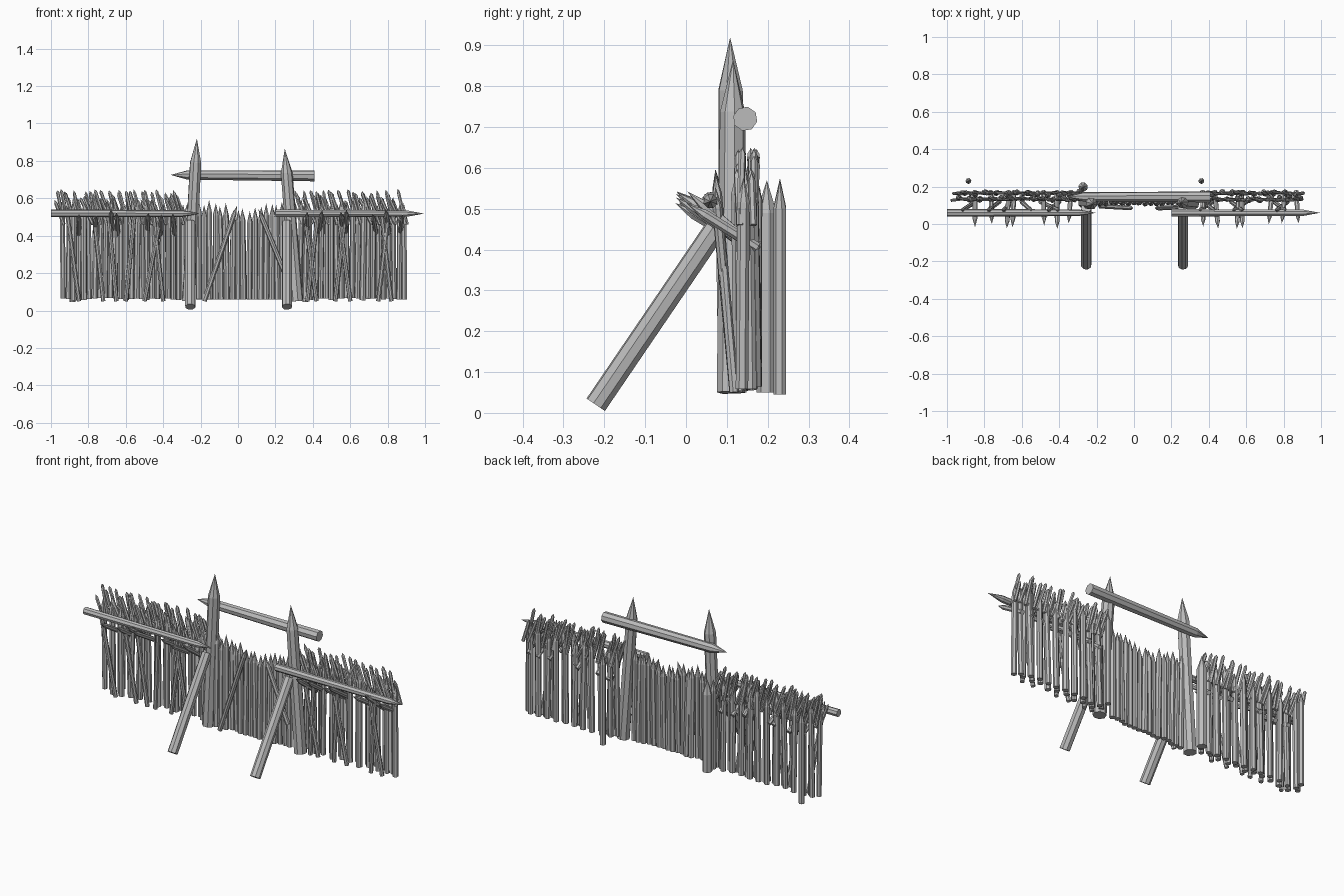
import bpy, bmesh, math, random
from mathutils import Vector

random.seed(7)
rnd = random.uniform

cube = bpy.data.objects.get("Cube")
if cube:
    bpy.data.objects.remove(cube, do_unlink=True)

wood = bpy.data.materials.new("weathered grey wood")
wood.use_nodes = True
GREY = (0.5, 0.5, 0.5, 1)
wood.diffuse_color = GREY
wood.node_tree.nodes["Principled BSDF"].inputs["Base Color"].default_value = GREY


def add_log(bm, start, end, radius, tip=0.0, sides=7, taper=1.0):
    """Faceted log from start to end, its last stretch sharpened to a point."""
    start, end = Vector(start), Vector(end)
    axis = (end - start).normalized()
    u = axis.orthogonal().normalized()
    v = axis.cross(u)
    turn = rnd(0, math.tau)

    def ring(centre, r):
        angles = [turn + math.tau * i / sides for i in range(sides)]
        return [bm.verts.new(centre + r * (math.cos(a) * u + math.sin(a) * v)) for a in angles]

    low = ring(start, radius)
    high = ring(end - axis * tip, radius * taper)
    point = bm.verts.new(end) if tip else None
    bm.faces.new(low[::-1])
    for i in range(sides):
        j = (i + 1) % sides
        bm.faces.new((low[i], low[j], high[j], high[i]))
        if tip:
            bm.faces.new((high[i], high[j], point))
    if not tip:
        bm.faces.new(high)


def build(name, logs):
    """One object from a list of add_log argument tuples."""
    bm = bmesh.new()
    for args in logs:
        add_log(bm, *args)
    mesh = bpy.data.meshes.new(name)
    bm.to_mesh(mesh)
    bm.free()
    mesh.materials.append(wood)
    bpy.context.scene.collection.objects.link(bpy.data.objects.new(name, mesh))


# Gate frame: leaning posts, raking braces and the crossbeam
build("right_gate_post", [((-0.265, 0.115, 0.05), (-0.22, 0.108, 0.92), 0.035, 0.13, 8, 0.9)])
build("left_gate_post", [((0.315, 0.11, 0.05), (0.25, 0.115, 0.865), 0.035, 0.13, 8, 0.9)])
for side, x in (("right", -0.255), ("left", 0.262)):
    build(side + "_brace", [((x, -0.221, 0.02), (x, 0.085, 0.47), 0.028, 0, 8)])
build("crossbeam", [((0.41, 0.145, 0.72), (-0.36, 0.145, 0.725), 0.03, 0.09, 8, 0.85)])

# Sharpened rails along the front of both walls
for side, x in (("right", -1.0), ("left", 0.2)):
    build(side + "_rail", [((x, 0.06, 0.52), (x + 0.795, 0.06, 0.518), 0.021, 0.09, 8, 0.85)])

# Gate stakes, lowest in the middle
stakes = []
for i in range(16):
    x = -0.21 + 0.03 * i
    top = 0.545 + 0.7 * (x - 0.03) ** 2 + rnd(-0.015, 0.03)
    stakes.append(((x, 0.115 + rnd(-0.01, 0.01), 0.06), (x + rnd(-0.008, 0.008), 0.115, top),
                   0.016, 0.065, 7))
build("gate_stakes", stakes)
build("gate_diagonals", [
    ((-0.18, 0.095, 0.05), (-0.005, 0.085, 0.56), 0.013, 0.05),
    ((0.25, 0.09, 0.2), (0.11, 0.085, 0.54), 0.013, 0.05)])

walls = {
    "right": (-0.935, -0.29, (-0.85, -0.76, -0.68, -0.65, -0.48, -0.41, -0.35),
              ((-0.85, -0.92), (-0.72, -0.78), (-0.6, -0.55), (-0.65, -0.7), (-0.5, -0.4), (-0.4, -0.46))),
    "left": (0.33, 0.89, (0.37, 0.45, 0.55, 0.58, 0.72, 0.79, 0.88),
             ((0.42, 0.35), (0.37, 0.43), (0.52, 0.58), (0.6, 0.53), (0.75, 0.81), (0.82, 0.76))),
}
for side, (x0, x1, spike_xs, diagonals) in walls.items():
    # Upright stakes, staggered in depth
    stakes, slats = [], []
    count = round((x1 - x0) / 0.028)
    for i in range(count + 1):
        x = x0 + (x1 - x0) * i / count
        y = 0.15 + (0.015 if i % 2 else -0.012) + rnd(-0.006, 0.006)
        stakes.append(((x, y, 0.06 + rnd(-0.006, 0.008)),
                       (x + rnd(-0.01, 0.01), y + rnd(-0.01, 0.005), rnd(0.56, 0.61)),
                       rnd(0.014, 0.017), 0.06, 7))
        # Thin blunt poles leaning sideways above the rail
        for y2 in (0.132, 0.165):
            lean = rnd(0.02, 0.06)
            xs = x + rnd(-0.012, 0.012)
            slats.append(((xs + 0.01, y2, 0.46), (xs - lean, y2 + rnd(-0.008, 0.008), rnd(0.59, 0.65)),
                          0.009, rnd(0.01, 0.025), 6))
    build(side + "_wall_stakes", stakes)
    build(side + "_wall_poles", slats)

    # Slanted stakes leaning on the rail
    build(side + "_wall_diagonals", [
        ((a, 0.118, 0.05), (b, 0.072, rnd(0.54, 0.6)), 0.012, 0.05) for a, b in diagonals])

    # Spikes driven through the wall, pointing forward and up
    build(side + "_spikes", [
        ((x + rnd(-0.02, 0.02), 0.175, 0.395 + rnd(-0.01, 0.015)),
         (x, -0.015 + rnd(-0.012, 0.02), rnd(0.51, 0.545)), 0.013, 0.05) for x in spike_xs])

# Loose stakes standing behind the wall
build("rear_stakes", [
    ((-0.885, 0.23, 0.045), (-0.885, 0.23, 0.575), 0.016, 0.07),
    ((0.36, 0.23, 0.045), (0.36, 0.23, 0.57), 0.016, 0.07),
    ((-0.272, 0.198, 0.05), (-0.272, 0.198, 0.57), 0.026, 0.08)])
